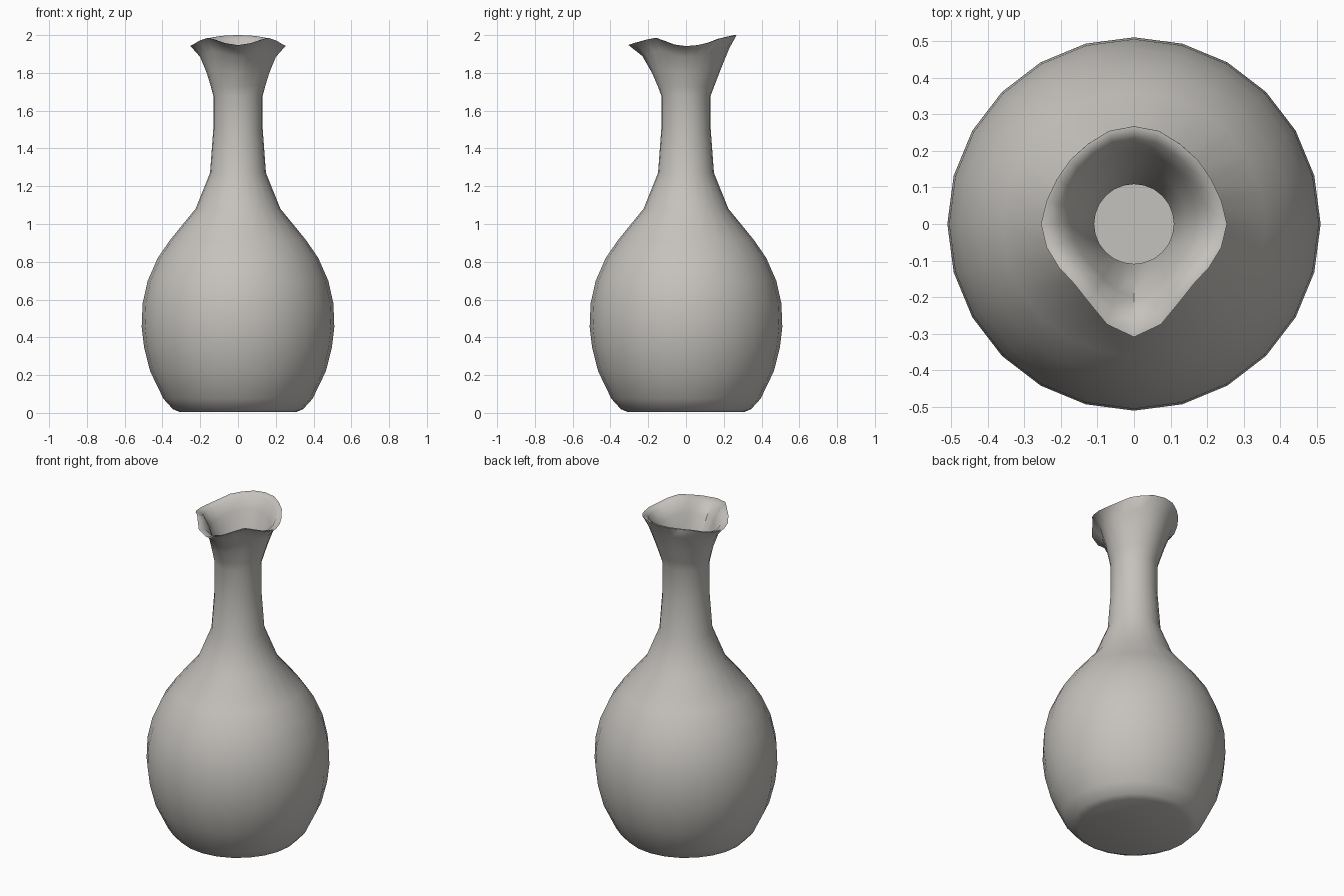
import bpy, bmesh
from math import sin, cos, pi, radians

cube = bpy.data.objects.get("Cube")
if cube:
    bpy.data.objects.remove(cube, do_unlink=True)

SEGMENTS = 24
WALL = 0.022

# Radius and height of the outer wall, from foot to throat
BODY = [(0.31, 0.005), (0.345, 0.02), (0.395, 0.075), (0.465, 0.22),
        (0.497, 0.345), (0.51, 0.455), (0.505, 0.58), (0.478, 0.70),
        (0.425, 0.82), (0.36, 0.915), (0.225, 1.08), (0.148, 1.27),
        (0.131, 1.5), (0.131, 1.68)]

# Half of the pinched rim: radius and height every 15 degrees, spout to back
RIM = [(0.312, 1.947), (0.287, 1.958), (0.25, 1.975), (0.234, 1.985),
       (0.24, 1.97), (0.25, 1.95), (0.257, 1.942), (0.25, 1.947),
       (0.247, 1.96), (0.25, 1.98), (0.255, 1.99), (0.266, 1.998), (0.27, 2.0)]


def rim_at(i):
    return RIM[min(i, SEGMENTS - i)]


def flare(blend, offset=0.0, drop=0.0):
    """Ring between the round throat and the pinched rim."""
    ring = []
    for i in range(SEGMENTS):
        r, z = rim_at(i)
        back = 0.022 * max(0, -cos(2 * pi * i / SEGMENTS)) * 4 * blend * (1 - blend)
        height = 1.68 + (z - 1.68) * (1 - (1 - blend) ** 1.9)
        ring.append((0.131 + (r - 0.131) * blend + back - offset, height - drop))
    return ring


def round_ring(r, z):
    return [(r, z)] * SEGMENTS


# Outer wall, rolled lip, then inner wall down to the floor
rings = [round_ring(r, z) for r, z in BODY]
rings += [flare(b) for b in (0.1, 0.27, 0.55, 0.95)]
rings += [flare(1.0, 0.003), flare(1.0, 0.013)]
rings += [flare(b, WALL) for b in (0.8, 0.5, 0.25)]
rings += [round_ring(r - WALL, max(z, 0.035)) for r, z in reversed(BODY[2:])]

bm = bmesh.new()
loops = []
for ring in rings:
    loop = []
    for i, (r, z) in enumerate(ring):
        a = 2 * pi * i / SEGMENTS
        loop.append(bm.verts.new((r * sin(a), -r * cos(a), z)))
    loops.append(loop)
for low, high in zip(loops, loops[1:]):
    for i in range(SEGMENTS):
        j = (i + 1) % SEGMENTS
        bm.faces.new((low[i], low[j], high[j], high[i]))

# Foot underside and inside floor
bm.faces.new(list(reversed(loops[0])))
bm.faces.new(loops[-1])
bmesh.ops.recalc_face_normals(bm, faces=bm.faces)

mesh = bpy.data.meshes.new("vase")
bm.to_mesh(mesh)
bm.free()
vase = bpy.data.objects.new("vase", mesh)
bpy.context.collection.objects.link(vase)

# Warm grey clay
clay = bpy.data.materials.new("warm_grey_clay")
clay.use_nodes = True
colour = (0.56, 0.54, 0.51, 1.0)
clay.diffuse_color = colour
clay.node_tree.nodes["Principled BSDF"].inputs["Base Color"].default_value = colour
mesh.materials.append(clay)

bpy.context.view_layer.objects.active = vase
vase.select_set(True)
bpy.ops.object.shade_smooth_by_angle(angle=radians(40))
